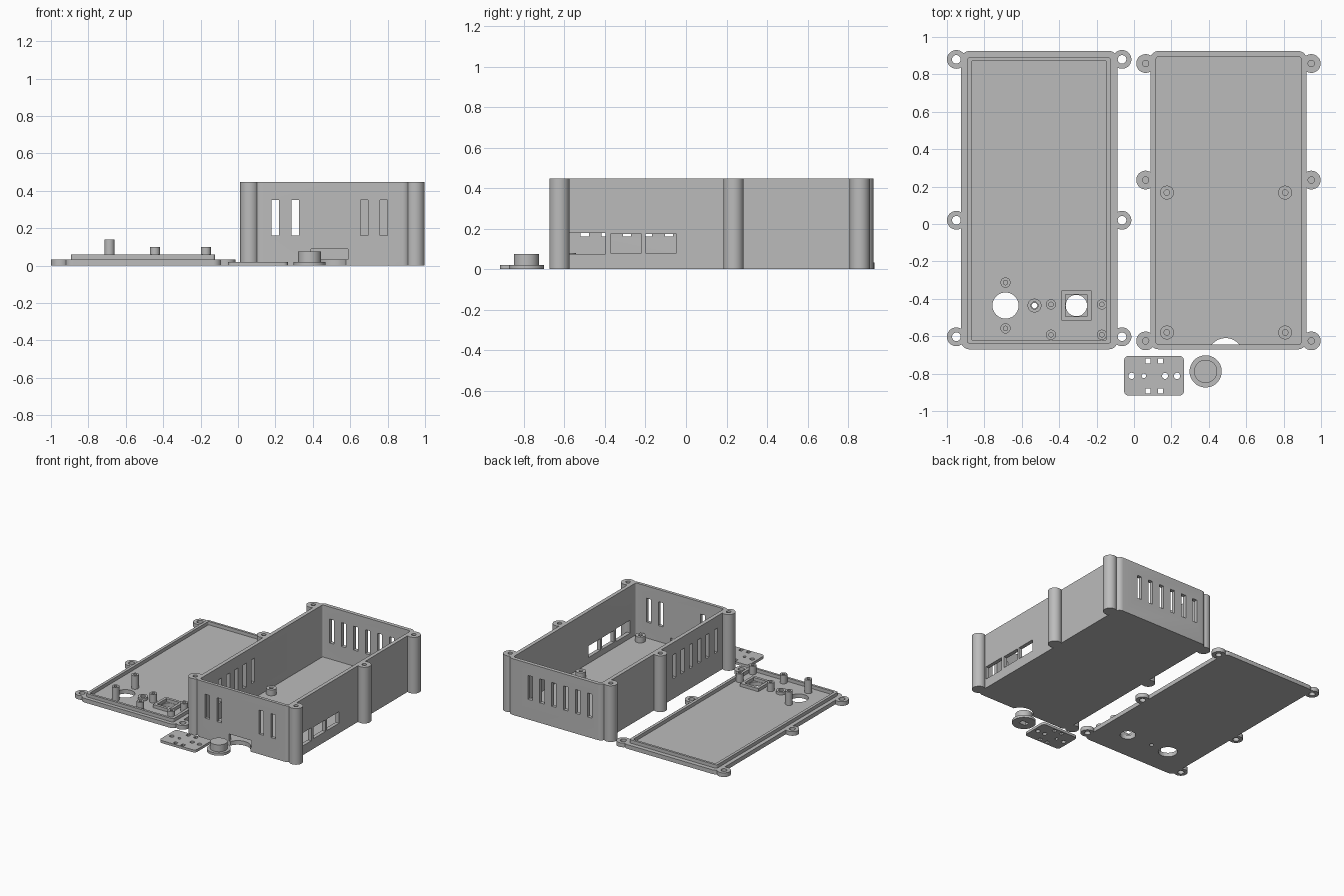
import bpy, bmesh, math
from mathutils import Vector

cube = bpy.data.objects.get("Cube")
if cube:
    bpy.data.objects.remove(cube, do_unlink=True)

grey = bpy.data.materials.new("plain grey")
grey.use_nodes = True
GREY = (0.5, 0.5, 0.5, 1)
grey.diffuse_color = GREY
grey.node_tree.nodes["Principled BSDF"].inputs["Base Color"].default_value = GREY


# --- helpers ---
def prism(name, outline, z0, z1):
    """Extrude a closed outline from z0 to z1."""
    bm = bmesh.new()
    face = bm.faces.new([bm.verts.new((x, y, z0)) for x, y in outline])
    new = bmesh.ops.extrude_face_region(bm, geom=[face])["geom"]
    for v in new:
        if isinstance(v, bmesh.types.BMVert):
            v.co.z = z1
    bmesh.ops.recalc_face_normals(bm, faces=bm.faces)
    mesh = bpy.data.meshes.new(name)
    bm.to_mesh(mesh)
    bm.free()
    mesh.materials.append(grey)
    obj = bpy.data.objects.new(name, mesh)
    bpy.context.collection.objects.link(obj)
    return obj


def disc(name, x, y, r, z0, z1, sides=48):
    steps = [2 * math.pi * i / sides for i in range(sides)]
    return prism(name, [(x + r * math.cos(a), y + r * math.sin(a)) for a in steps], z0, z1)


def slab(name, x0, x1, y0, y1, z0, z1, r=0):
    """Box with optionally rounded vertical corners."""
    if not r:
        return prism(name, [(x0, y0), (x1, y0), (x1, y1), (x0, y1)], z0, z1)
    pts = []
    corners = [(x1 - r, y1 - r), (x0 + r, y1 - r), (x0 + r, y0 + r), (x1 - r, y0 + r)]
    for quarter, (cx, cy) in enumerate(corners):
        for i in range(9):
            a = math.pi / 2 * (quarter + i / 8)
            pts.append((cx + r * math.cos(a), cy + r * math.sin(a)))
    return prism(name, pts, z0, z1)


def combine(target, tools, operation):
    """Apply the joined tools to the target as one boolean."""
    bm = bmesh.new()
    for t in tools:
        bm.from_mesh(t.data)
        bpy.data.objects.remove(t, do_unlink=True)
    mesh = bpy.data.meshes.new("tool")
    bm.to_mesh(mesh)
    bm.free()
    mesh.materials.append(grey)
    tool = bpy.data.objects.new("tool", mesh)
    bpy.context.collection.objects.link(tool)
    mod = target.modifiers.new("combine", 'BOOLEAN')
    mod.operation, mod.solver, mod.object = operation, 'EXACT', tool
    bpy.context.view_layer.objects.active = target
    bpy.ops.object.modifier_apply(modifier=mod.name)
    bpy.data.objects.remove(tool, do_unlink=True)
    return target


def cut(target, *tools):
    return combine(target, tools, 'DIFFERENCE')


def tube(name, x, y, r, hole, z0, z1):
    return cut(disc(name, x, y, r, z0, z1), disc("c", x, y, hole, z0 - 0.1, z1 + 0.1))


# Shared sizes
FRONT, BACK = -0.67, 0.925
MID_Y = (FRONT + BACK) / 2
FLOOR = 0.033
EAR = 0.05
BOX_X, LID_X, HALF = 0.505, -0.507, 0.418
EAR_X = 0.443
EAR_YS = (0.858, 0.235, -0.625)
HEIGHT = 0.447

# --- open box: shell with corner columns ---
box = slab("box_shell", BOX_X - HALF, BOX_X + HALF, FRONT, BACK, 0, HEIGHT, 0.045)
ears = [(BOX_X + s * EAR_X, y) for s in (-1, 1) for y in EAR_YS]
combine(box, [disc("c", x, y, EAR, 0, HEIGHT) for x, y in ears], 'UNION')
IN_L, IN_R = 0.118, 0.893
cut(box, slab("c", IN_L, IN_R, -0.645, 0.895, FLOOR, 1, 0.015))
cut(box, *[disc("c", x, y, 0.017, 0.25, 1, 24) for x, y in ears])

# Ventilation slots and port openings
SLOT_Z = (0.16, 0.35)
W = 0.02
cutters = [slab("c", x - W, x + W, -0.75, -0.6, *SLOT_Z) for x in (0.2, 0.305, 0.675, 0.78)]
for i in range(6):
    x, y = 0.2 + 0.105 * i, -0.5 + 0.104 * i
    cutters.append(slab("c", x - W, x + W, 0.85, 1, *SLOT_Z))
    cutters.append(slab("c", 0, 0.15, y - W, y + W, *SLOT_Z))
for y0, y1, z0, z1 in ((-0.574, -0.397, 0.074, 0.177),
                       (-0.372, -0.219, 0.08, 0.172),
                       (-0.2, -0.047, 0.08, 0.172)):
    cutters.append(slab("c", 0.85, 1.1, y0, y1, z0, z1))
cut(box, *cutters)

# Card opening in the front wall with a finger notch in the floor
cut(box, slab("c", 0.39, 0.588, -0.75, -0.63, FLOOR, 0.09))
cut(box, disc("c", 0.49, -0.705, 0.095, -0.1, 0.06))

# Board standoffs
for x in (0.176, 0.808):
    for y in (0.168, -0.58):
        tube("box_standoff", x, y, 0.037, 0.015, FLOOR, 0.08)

# --- lid: plate with ears ---
lid = slab("lid_plate", LID_X - HALF, LID_X + HALF, FRONT, BACK, 0, FLOOR, 0.045)
ears = [(LID_X + s * EAR_X, 2 * MID_Y - y) for s in (-1, 1) for y in EAR_YS]
combine(lid, [disc("c", x, y, EAR, 0, FLOOR) for x, y in ears], 'UNION')
ROW = -0.436
DIAL_X, LED_X, STICK_X = -0.687, -0.532, -0.308
holes = [disc("c", x, y, 0.023, -1, 1) for x, y in ears]
holes += [disc("c", x, ROW, r, -1, 1)
          for x, r in ((DIAL_X, 0.07), (LED_X, 0.015), (STICK_X, 0.057))]
cut(lid, *holes)

# Locating lip
lip = slab("lid_lip", -0.893, -0.123, -0.64, 0.89, FLOOR, 0.06, 0.015)
cut(lip, slab("c", -0.87, -0.146, -0.621, 0.872, -1, 1, 0.01))

# Lid posts, light collar and square button frame
for y in (-0.313, -0.558):
    tube("dial_post", DIAL_X, y, 0.027, 0.012, FLOOR, 0.14)
for x in (-0.444, -0.172):
    for y in (-0.43, -0.592):
        tube("button_post", x, y, 0.027, 0.012, FLOOR, 0.1)
tube("light_collar", LED_X, ROW, 0.037, 0.019, FLOOR, 0.055)


def square(name, half):
    return slab(name, STICK_X - half, STICK_X + half, ROW - half, ROW + half,
                FLOOR if half > 0.07 else -1, 0.058 if half > 0.07 else 1)


cut(square("button_frame", 0.08), square("c", 0.058))

# --- small retaining plate ---
PLATE_Y = -0.812
plate = slab("retaining_plate", -0.053, 0.267, -0.918, -0.705, 0, 0.02, 0.025)
S = 0.0135
cutters = [slab("c", x - S, x + S, PLATE_Y + d - S, PLATE_Y + d + S, -1, 1)
           for x in (0.075, 0.141) for d in (-0.08, 0.08)]
cutters += [disc("c", x, PLATE_Y, r, -1, 1, 24)
            for x, r in ((-0.013, 0.017), (0.053, 0.012), (0.166, 0.016), (0.23, 0.017))]
cut(plate, *cutters)

# --- flanged button cap with a socket underneath ---
KNOB = Vector((0.383, -0.788))
knob = disc("button_cap", KNOB.x, KNOB.y, 0.086, 0, 0.02)
combine(knob, [disc("c", KNOB.x, KNOB.y, 0.062, 0.01, 0.075)], 'UNION')
cut(knob, slab("c", KNOB.x - 0.03, KNOB.x + 0.03, KNOB.y - 0.02, KNOB.y + 0.02, -0.1, 0.045))

# Smooth the round walls, keep edges sharp
for obj in bpy.context.collection.objects:
    obj.select_set(obj.type == 'MESH')
bpy.ops.object.shade_smooth_by_angle(angle=math.radians(30))
